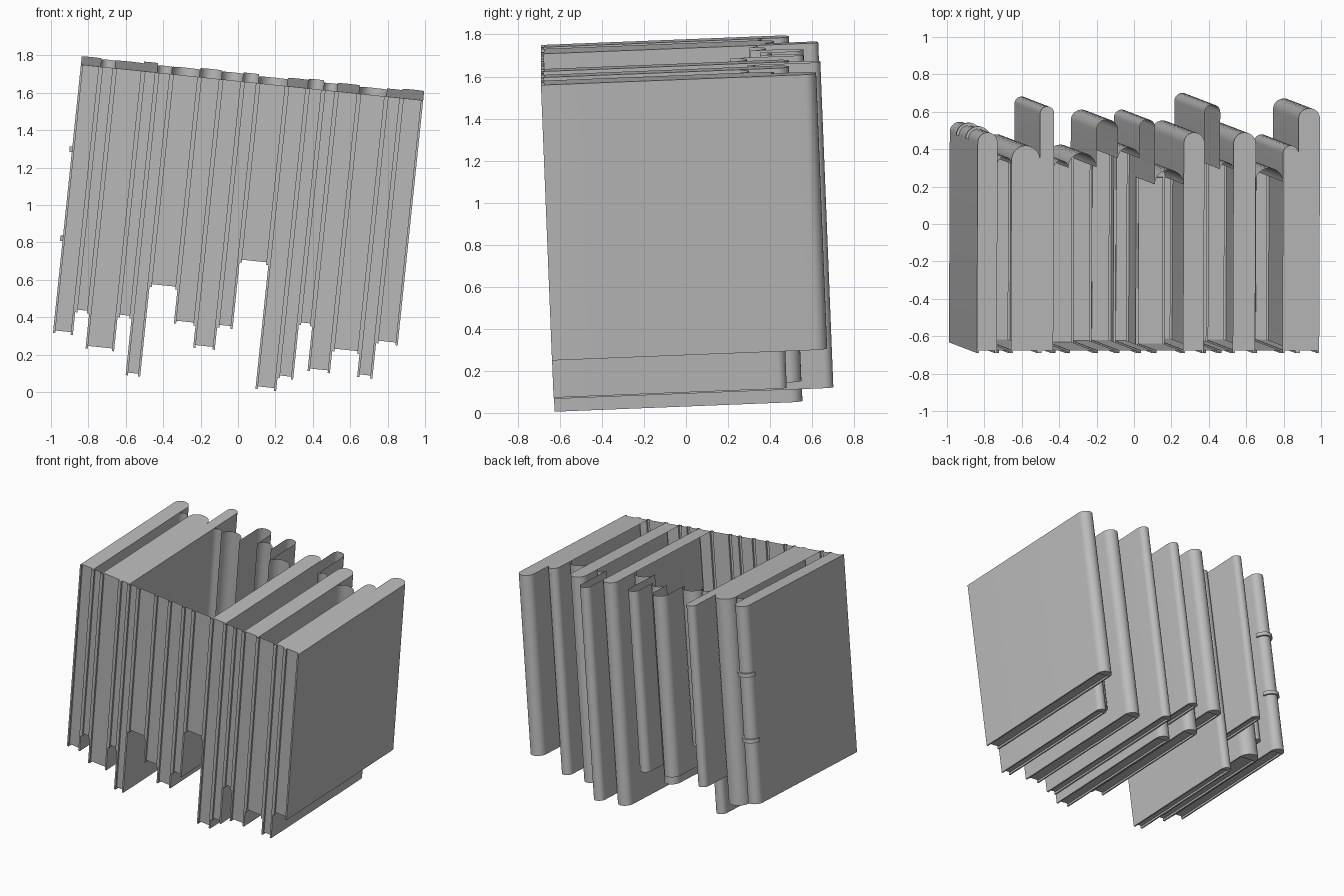
import bpy, bmesh, math
from mathutils import Vector, Matrix

old = bpy.data.objects.get("Cube")
if old:
    bpy.data.objects.remove(old, do_unlink=True)

mat = bpy.data.materials.new("plain_grey")
mat.use_nodes = True
GREY = (0.5, 0.5, 0.5, 1)
mat.diffuse_color = GREY
mat.node_tree.nodes["Principled BSDF"].inputs["Base Color"].default_value = GREY

# Tilted frame shared by the whole row: across, depth, up
across = Vector((0.9946, 0, -0.1037)).normalized()
up = across.cross(Vector((0, 0.9992, 0.04))).normalized()
depth_axis = up.cross(across)
frame = Matrix((across, depth_axis, up)).transposed().to_4x4()
frame.translation = (-0.84, -0.69, 1.75)

COVER, RECESS, SEGMENTS = 0.012, 0.014, 14
LEFT, RIGHT = Vector((-1, 0, 0)), Vector((1, 0, 0))
FRONT, TOP, BOTTOM = Vector((0, -1, 0)), Vector((0, 0, 1)), Vector((0, 0, -1))

# Each book: right edge, length, depth, whether its upper end is closed
BOOKS = [(.107, 1.443, 1.18, 1), (.182, 1.32, 1.05, 0), (.335, 1.507, 1.11, 1),
         (.41, 1.323, 1.32, 1), (.488, 1.627, 1.03, 0), (.638, 1.143, 1.07, 0),
         (.754, 1.324, 1.25, 0), (.87, 1.443, 1.10, 0), (.953, 1.322, 1.25, 0),
         (1.108, .963, .98, 0), (1.219, 1.628, 1.18, 1), (1.303, 1.558, 1.33, 0),
         (1.375, 1.264, 1.02, 0), (1.495, 1.504, 1.18, 1), (1.642, 1.385, .99, 0),
         (1.724, 1.508, 1.11, 1), (1.84, 1.318, 1.31, 1)]


def face(bm, points, outward):
    f = bm.faces.new([bm.verts.new(p) for p in points])
    f.normal_update()
    if f.normal.dot(outward) < 0:
        f.normal_flip()


def finish(bm, name):
    bmesh.ops.remove_doubles(bm, verts=bm.verts, dist=0.0005)
    me = bpy.data.meshes.new(name)
    bm.to_mesh(me)
    bm.free()
    me.shade_smooth()
    me.set_sharp_from_angle(angle=math.radians(35))
    me.materials.append(mat)
    ob = bpy.data.objects.new(name, me)
    ob.matrix_world = frame
    bpy.context.collection.objects.link(ob)


def arc(u0, u1, back, grow=0):
    """Half-round spine outline from right to left."""
    c, r = (u0 + u1) / 2, (u1 - u0) / 2
    return [(c + (r + grow) * math.cos(math.pi * i / SEGMENTS),
             back + (r + grow) * math.sin(math.pi * i / SEGMENTS))
            for i in range(SEGMENTS + 1)]


def wall(bm, u, v0, v1, w0, w1, outward):
    if v1 - v0 > 0.001 and w1 - w0 > 0.001:
        face(bm, [(u, v0, -w0), (u, v1, -w0), (u, v1, -w1), (u, v0, -w1)], outward)


def side(bm, u, own, other, full, outward):
    """Cover side: everything, or only what stands clear of the neighbour."""
    (h, s), (oh, os) = own, other
    if full:
        wall(bm, u, 0, s, 0, h, outward)
    else:
        wall(bm, u, os, s, 0, h, outward)
        wall(bm, u, 0, min(s, os), oh, h, outward)


edges = [0] + [b[0] for b in BOOKS]
sizes = [(h, d - (edges[i + 1] - edges[i]) / 2) for i, (_, h, d, _) in enumerate(BOOKS)]
sizes_padded = [(0, 0)] + sizes + [(0, 0)]

for i, (u1, h, d, closed) in enumerate(BOOKS):
    u0 = edges[i]
    s = sizes[i][1]
    a, b = u0 + COVER, u1 - COVER
    floor = -h + RECESS
    bm = bmesh.new()

    # Fore edge: two cover edges with the pages set back between them
    for l, r, v, low in ((u0, a, 0, -h), (a, b, RECESS, floor), (b, u1, 0, -h)):
        face(bm, [(l, v, 0), (r, v, 0), (r, v, low), (l, v, low)], FRONT)
    # Page end and cover ends
    for l, r, v, w in ((u0, a, 0, -h), (a, b, RECESS, floor), (b, u1, 0, -h)):
        face(bm, [(l, v, w), (r, v, w), (r, s, w), (l, s, w)], BOTTOM)
    # Inner cover lips
    for u, out in ((a, RIGHT), (b, LEFT)):
        wall(bm, u, 0, RECESS, 0, h, out)
        wall(bm, u, RECESS, s, h - RECESS, h, out)
    face(bm, [(a, s, floor), (b, s, floor), (b, s, -h), (a, s, -h)], FRONT)

    # Rounded spine
    curve = arc(u0, u1, s)
    for p, q in zip(curve, curve[1:]):
        mid = Vector(((p[0] + q[0] - u0 - u1) / 2, (p[1] + q[1]) / 2 - s, 0))
        face(bm, [(*p, 0), (*q, 0), (*q, -h), (*p, -h)], mid)
    face(bm, [(*p, -h) for p in curve], BOTTOM)

    # Cover sides
    side(bm, u0, sizes[i], sizes_padded[i], i == 0, LEFT)
    side(bm, u1, sizes[i], sizes_padded[i + 2], closed, RIGHT)

    # Closed upper end
    if closed:
        outline = [(u0, 0), (a, 0), (a, RECESS), (b, RECESS), (b, 0), (u1, 0)] + curve
        outline = outline[:5] + outline[6:] if outline[5] == outline[6] else outline
        face(bm, [(*p, 0) for p in outline], TOP)
    finish(bm, f"book_{i + 1}")

# Raised bands round the first spine
for n, w in enumerate((-0.5, -0.98)):
    bm = bmesh.new()
    curve = arc(0, edges[1], sizes[0][1], 0.014)
    base = bm.faces.new([bm.verts.new((*p, w - 0.014)) for p in curve])
    new = bmesh.ops.extrude_face_region(bm, geom=[base])["geom"]
    bmesh.ops.translate(bm, vec=(0, 0, 0.028),
                        verts=[g for g in new if isinstance(g, bmesh.types.BMVert)])
    bmesh.ops.recalc_face_normals(bm, faces=bm.faces)
    finish(bm, f"spine_band_{n + 1}")
